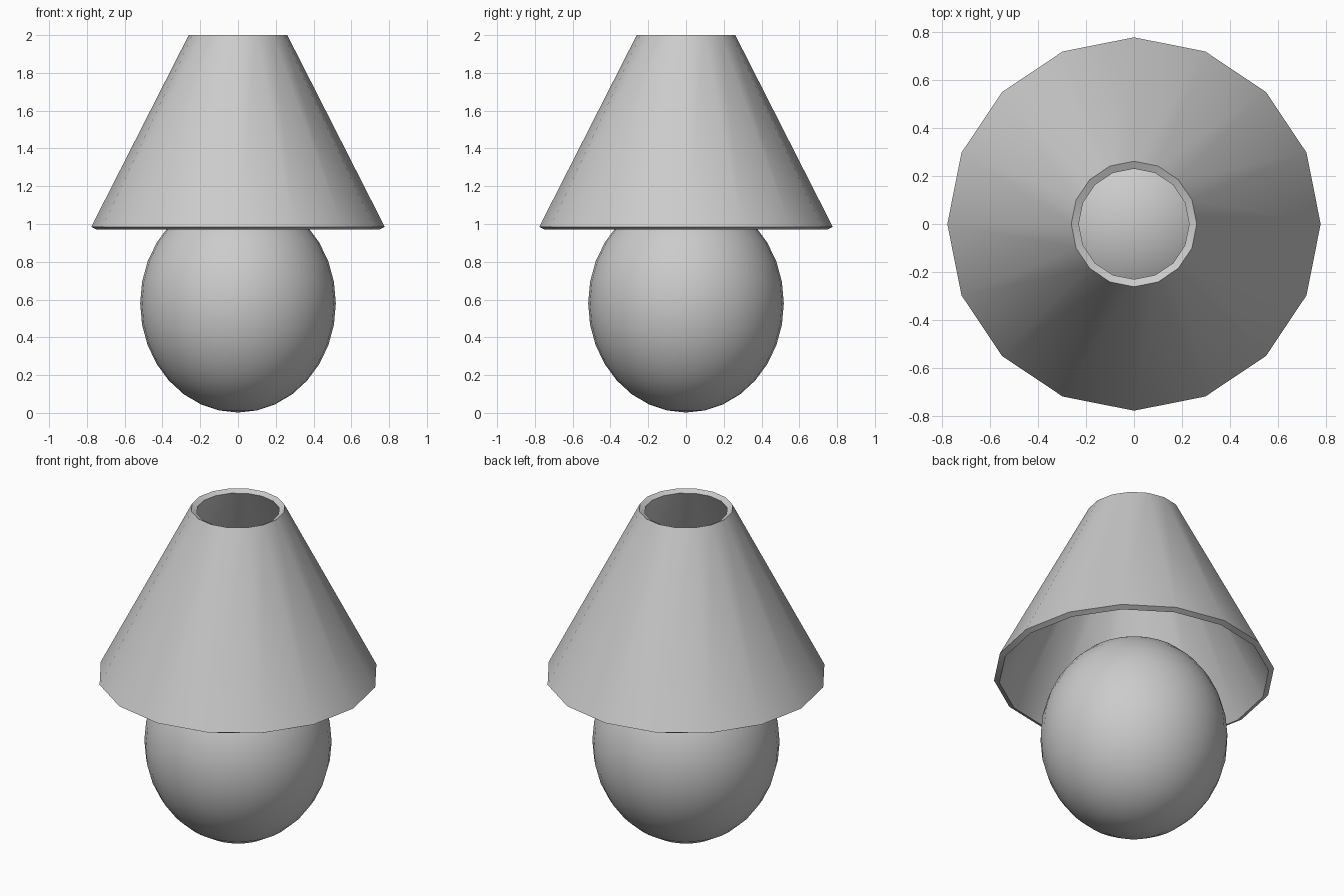
import bpy
import math

if "Cube" in bpy.data.objects:
    bpy.data.objects.remove(bpy.data.objects["Cube"])


def smooth(obj, degrees):
    bpy.ops.object.select_all(action='DESELECT')
    obj.select_set(True)
    bpy.context.view_layer.objects.active = obj
    bpy.ops.object.shade_smooth_by_angle(angle=math.radians(degrees))


def revolve(name, profile, sides):
    # Closed (radius, z) profile spun around the z axis
    n = len(profile)
    verts = []
    for i in range(sides):
        a = math.tau * i / sides
        verts += [(r * math.cos(a), r * math.sin(a), z) for r, z in profile]
    faces = []
    for i in range(sides):
        j = (i + 1) % sides
        for k in range(n):
            m = (k + 1) % n
            faces.append((i * n + k, j * n + k, j * n + m, i * n + m))
    mesh = bpy.data.meshes.new(name)
    mesh.from_pydata(verts, [], faces)
    obj = bpy.data.objects.new(name, mesh)
    bpy.context.collection.objects.link(obj)
    return obj


# Rounded lamp body, slightly taller than wide
bpy.ops.mesh.primitive_uv_sphere_add(segments=32, ring_count=16, radius=1,
                                     location=(0, 0, 0.58))
body = bpy.context.object
body.name = "lamp_body"
body.scale = (0.518, 0.518, 0.578)
bpy.ops.object.transform_apply(location=False, rotation=False, scale=True)
smooth(body, 40)

# Thin open conical shade with rims square to the wall
shade = revolve("lamp_shade", [(0.777, 0.985), (0.261, 2.0),
                               (0.23, 1.985), (0.747, 0.97)], 16)
smooth(shade, 40)
